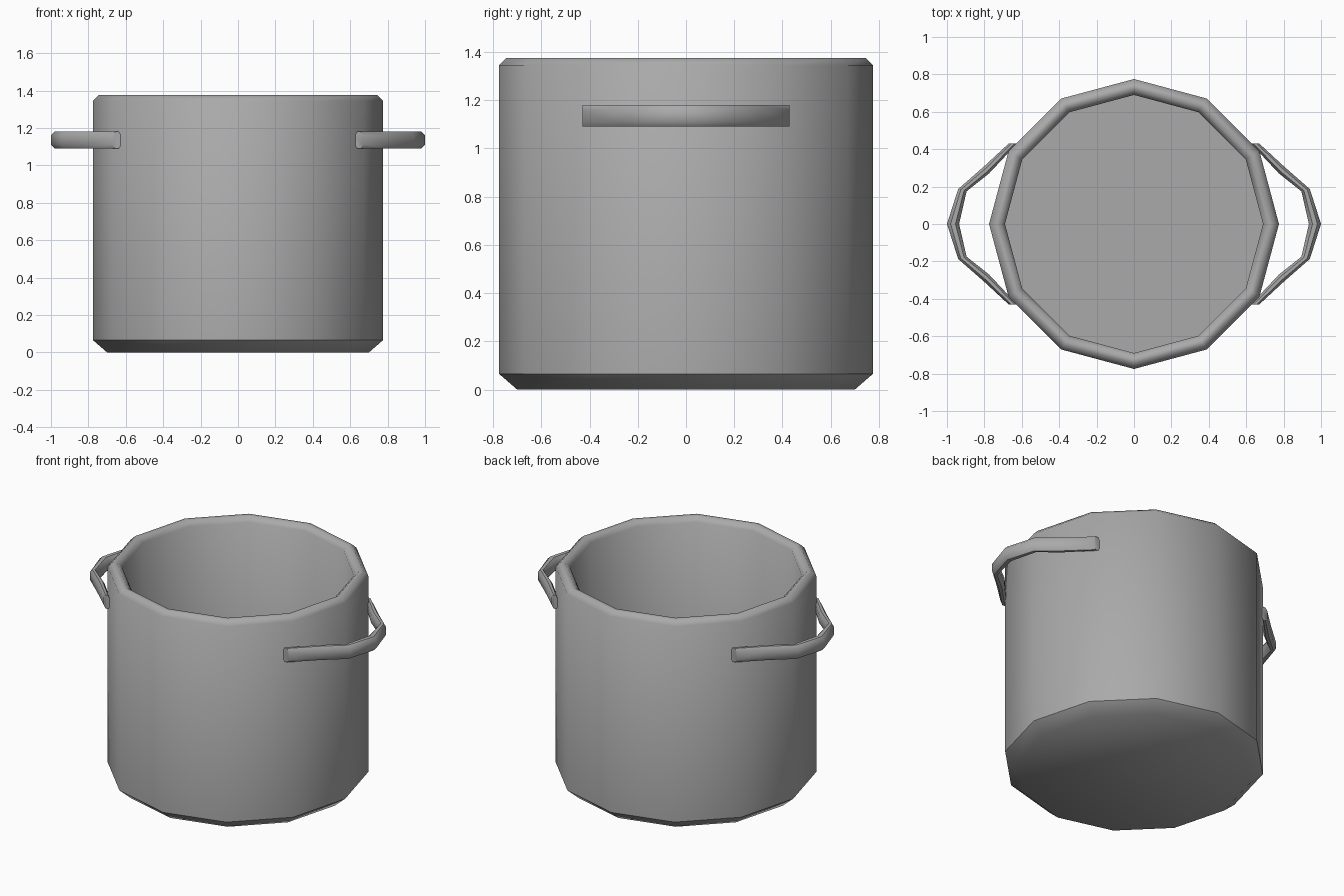
import bpy, bmesh, math
from mathutils import Vector

cube = bpy.data.objects.get("Cube")
if cube:
    bpy.data.objects.remove(cube, do_unlink=True)

steel = bpy.data.materials.new("grey steel")
steel.use_nodes = True
GREY = (0.4, 0.4, 0.4, 1)
steel.diffuse_color = GREY
steel.node_tree.nodes["Principled BSDF"].inputs["Base Color"].default_value = GREY


def loft(name, rings):
    """Skin a list of closed rings and cap both ends."""
    bm = bmesh.new()
    rows = [[bm.verts.new(p) for p in ring] for ring in rings]
    n = len(rows[0])
    for a, b in zip(rows, rows[1:]):
        for i in range(n):
            j = (i + 1) % n
            bm.faces.new((a[i], a[j], b[j], b[i]))
    bm.faces.new(rows[0])
    bm.faces.new(rows[-1])
    bmesh.ops.recalc_face_normals(bm, faces=bm.faces)
    mesh = bpy.data.meshes.new(name)
    bm.to_mesh(mesh)
    bm.free()
    mesh.materials.append(steel)
    obj = bpy.data.objects.new(name, mesh)
    bpy.context.collection.objects.link(obj)
    bpy.ops.object.select_all(action="DESELECT")
    obj.select_set(True)
    bpy.context.view_layer.objects.active = obj
    bpy.ops.object.shade_smooth_by_angle(angle=math.radians(46))
    return obj


# Pot body: twelve-sided shell, outside bottom up over the rim to the inside floor
SIDES = 12
profile = [(0.70, 0), (0.775, 0.065), (0.775, 1.345), (0.745, 1.375),
           (0.72, 1.375), (0.69, 1.345), (0.69, 0.07)]
loft("pot_body", [[(r * math.cos(math.tau * i / SIDES), r * math.sin(math.tau * i / SIDES), z)
                   for i in range(SIDES)] for r, z in profile])

# Handles: chamfered bar swept between inner and outer plan outlines
half = [((0.625, 0.43), (0.67, 0.43)), ((0.775, 0.27), (0.805, 0.305)),
        ((0.895, 0.175), (0.94, 0.187)), ((0.935, 0), (1.0, 0))]
plan = half + [((a[0], -a[1]), (b[0], -b[1])) for a, b in reversed(half[:-1])]
section = [(0.0, 0.02), (0.3, 0), (0.7, 0), (1, 0.02),
           (1, 0.07), (0.7, 0.09), (0.3, 0.09), (0.0, 0.07)]
for name, side in (("left_handle", 1), ("right_handle", -1)):
    rings = []
    for inner, outer in plan:
        a, b = Vector(inner), Vector(outer)
        rings.append([(side * a.lerp(b, u).x, a.lerp(b, u).y, 1.09 + h) for u, h in section])
    loft(name, rings)
